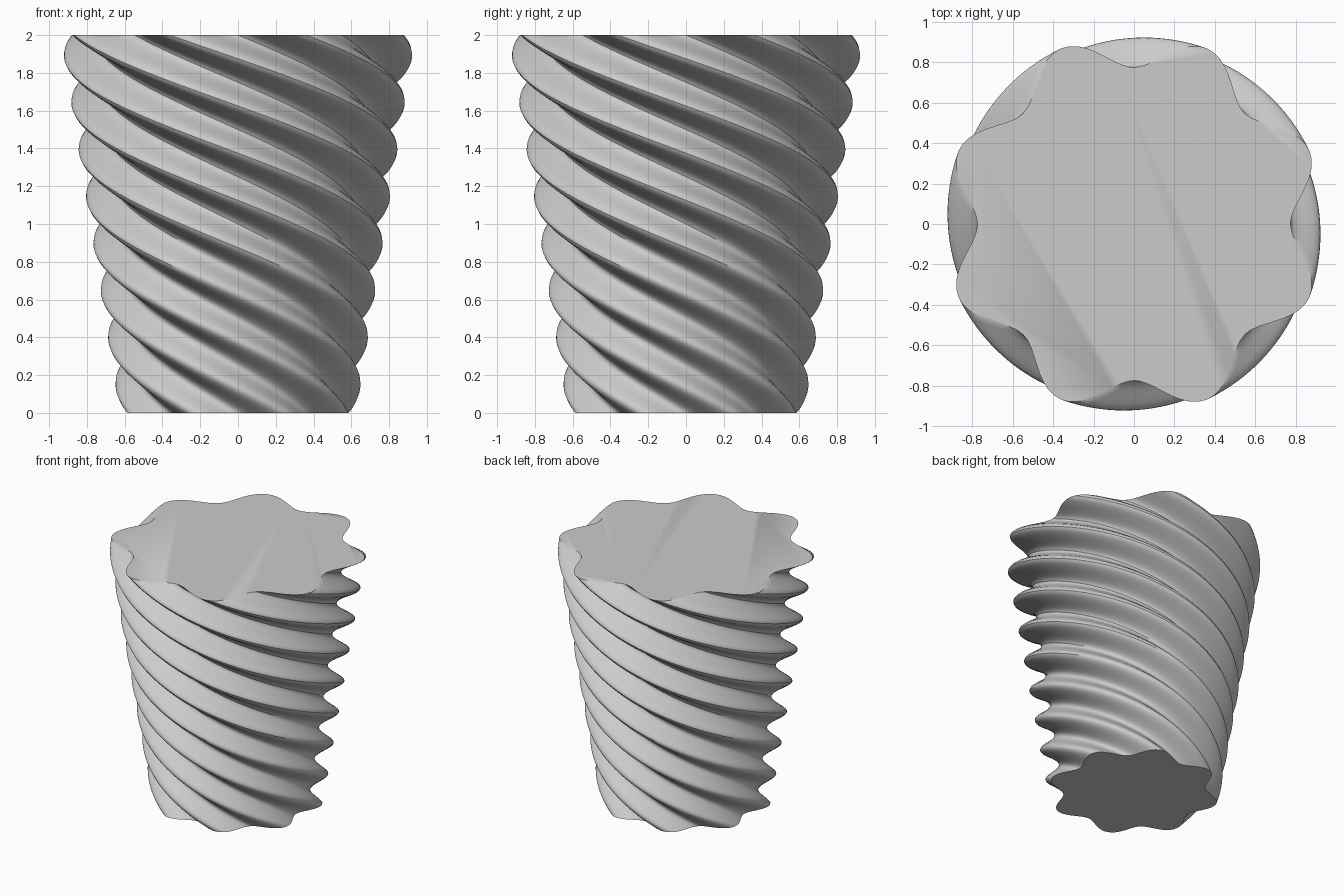
import bpy
import bmesh
from math import cos, sin, pi, tau, radians

cube = bpy.data.objects.get("Cube")
if cube:
    bpy.data.objects.remove(cube, do_unlink=True)

LOBES = 8
HEIGHT = 2.0
MEAN, WAVE = 0.857, 0.083      # lobed outline at the top
TAPER = 2 / 3                  # bottom size relative to the top
TWIST = -tau                   # one clockwise turn going up
AROUND, LAYERS = LOBES * 18, 128

# Plain grey material
grey = bpy.data.materials.new("light_grey")
grey.use_nodes = True
colour = (0.6, 0.6, 0.6, 1)
grey.diffuse_color = colour
grey.node_tree.nodes["Principled BSDF"].inputs["Base Color"].default_value = colour


def ring(bm, t):
    """One lobed cross-section at height fraction t."""
    scale = TAPER + (1 - TAPER) * t
    verts = []
    for i in range(AROUND):
        a = tau * i / AROUND
        r = scale * (MEAN - WAVE * cos(LOBES * a))
        b = a + TWIST * t
        verts.append(bm.verts.new((r * cos(b), r * sin(b), HEIGHT * t)))
    return verts


# Twisted, tapered body: stacked cross-sections joined by quads, closed by caps
bm = bmesh.new()
rings = [ring(bm, k / LAYERS) for k in range(LAYERS + 1)]
for low, high in zip(rings, rings[1:]):
    for i in range(AROUND):
        j = (i + 1) % AROUND
        bm.faces.new((low[i], low[j], high[j], high[i]))
bm.faces.new(rings[0][::-1])
bm.faces.new(rings[-1])

mesh = bpy.data.meshes.new("twisted_lobed_column")
bm.to_mesh(mesh)
bm.free()
mesh.materials.append(grey)
column = bpy.data.objects.new("twisted_lobed_column", mesh)
bpy.context.collection.objects.link(column)

# Smooth sides with crisp cap rims
bpy.ops.object.select_all(action="DESELECT")
column.select_set(True)
bpy.context.view_layer.objects.active = column
bpy.ops.object.shade_smooth_by_angle(angle=radians(35))
